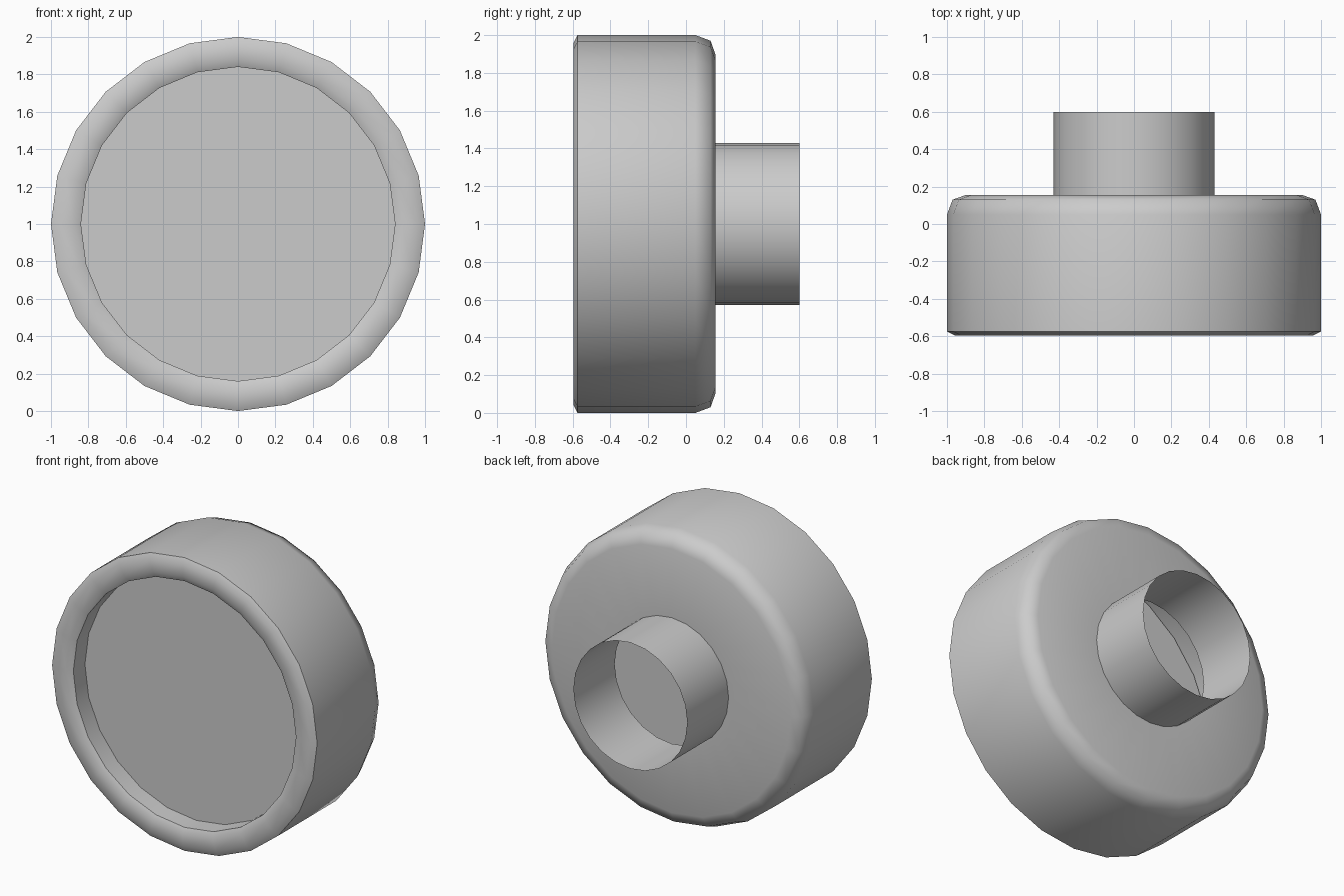
import bpy, bmesh
from math import sin, cos, pi, radians

if "Cube" in bpy.data.objects:
    bpy.data.objects.remove(bpy.data.objects["Cube"])

SIDES = 24
CENTRE_Z = 1.0


def lathe(name, profile, fill_end=False):
    """Spin (radius, y) points about the y axis; optionally cap the last ring."""
    bm = bmesh.new()
    rings = []
    for r, y in profile:
        rings.append([bm.verts.new((r * sin(2 * pi * i / SIDES), y,
                                    CENTRE_Z + r * cos(2 * pi * i / SIDES)))
                      for i in range(SIDES)])
    for a, b in zip(rings, rings[1:]):
        for i in range(SIDES):
            j = (i + 1) % SIDES
            bm.faces.new((a[i], a[j], b[j], b[i]))
    if fill_end:
        bm.faces.new(rings[-1])
    bmesh.ops.recalc_face_normals(bm, faces=bm.faces)
    mesh = bpy.data.meshes.new(name)
    bm.to_mesh(mesh)
    bm.free()
    obj = bpy.data.objects.new(name, mesh)
    bpy.context.collection.objects.link(obj)
    bpy.ops.object.select_all(action='DESELECT')
    obj.select_set(True)
    bpy.context.view_layer.objects.active = obj
    bpy.ops.object.shade_smooth_by_angle(angle=radians(50))
    return obj


# Hollow housing: recess wall, rolled front rim, drum, rounded shoulder, back, open neck
lathe("housing", [
    (0.84, -0.45), (0.84, -0.575), (0.88, -0.595), (0.96, -0.595),
    (1.0, -0.575), (1.0, 0.05), (0.97, 0.13), (0.90, 0.155),
    (0.43, 0.155), (0.43, 0.60)])

# Flat front panel, recessed behind the rim and reaching the drum wall
lathe("front_panel", [(0.99, -0.45)], fill_end=True)
